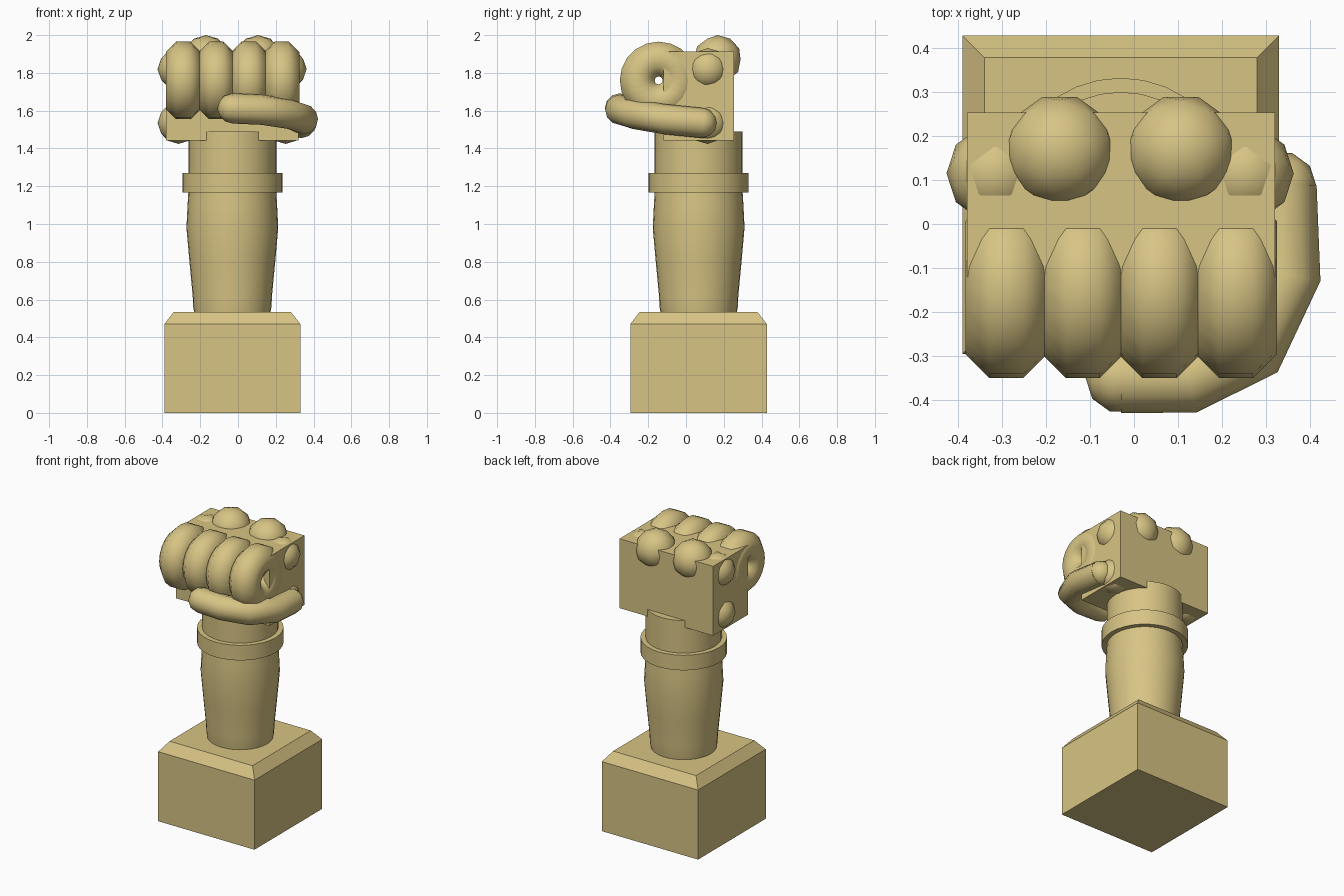
import bpy, bmesh, math
from mathutils import Matrix

if "Cube" in bpy.data.objects:
    bpy.data.objects.remove(bpy.data.objects["Cube"])

# single sandstone colour
stone = bpy.data.materials.new("tan stone")
stone.diffuse_color = (0.68, 0.55, 0.23, 1)
stone.use_nodes = True
stone.node_tree.nodes["Principled BSDF"].inputs["Base Color"].default_value = stone.diffuse_color


def finish(bm, name, smooth=True, angle=40):
    """Turn a bmesh into a named object with material and shading."""
    bmesh.ops.recalc_face_normals(bm, faces=bm.faces)
    me = bpy.data.meshes.new(name)
    bm.to_mesh(me)
    bm.free()
    ob = bpy.data.objects.new(name, me)
    bpy.context.collection.objects.link(ob)
    me.materials.append(stone)
    if smooth:
        bpy.ops.object.select_all(action='DESELECT')
        ob.select_set(True)
        bpy.context.view_layer.objects.active = ob
        bpy.ops.object.shade_smooth_by_angle(angle=math.radians(angle))
    return ob


def loft(rings, name, closed=False, **kw):
    """Skin a list of equal-length point rings; cap the ends unless closed."""
    bm = bmesh.new()
    vs = [[bm.verts.new(p) for p in r] for r in rings]
    n, m = len(vs), len(vs[0])
    for i in range(n if closed else n - 1):
        a, b = vs[i], vs[(i + 1) % n]
        for j in range(m):
            k = (j + 1) % m
            bm.faces.new((a[j], a[k], b[k], b[j]))
    if not closed:
        bm.faces.new(vs[0][::-1])
        bm.faces.new(vs[-1])
    return finish(bm, name, **kw)


def lathe(profile, cx, cy, name, seg=32, **kw):
    rings = [[(cx + r * math.cos(2 * math.pi * j / seg),
               cy + r * math.sin(2 * math.pi * j / seg), z) for j in range(seg)]
             for r, z in profile]
    return loft(rings, name, **kw)


def rect(x0, x1, y0, y1, z):
    return [(x0, y0, z), (x1, y0, z), (x1, y1, z), (x0, y1, z)]


def ball(loc, r, name):
    bm = bmesh.new()
    bmesh.ops.create_icosphere(bm, subdivisions=2, radius=r,
                               matrix=Matrix.Translation(loc) @ Matrix.Rotation(math.pi / 2, 4, 'Z'))
    return finish(bm, name, angle=60)


# plinth with chamfered top
loft([rect(-.39, .33, -.295, .428, 0), rect(-.39, .33, -.295, .428, .47),
      rect(-.34, .28, -.245, .378, .535)], "plinth", smooth=False)

# forearm, wrist and cuff
AX, AY = -.03, .067
lathe([(.19, .47), (.207, .56), (.21, .62), (.227, .8), (.243, .98), (.237, 1.1), (.231, 1.2)],
      AX, AY, "forearm")
lathe([(.233, 1.15), (.233, 1.49)], AX, AY, "wrist")
lathe([(.265, 1.168), (.265, 1.27)], AX, AY, "cuff")

# palm block
loft([rect(-.38, .32, -.12, .253, 1.443), rect(-.38, .32, -.12, .253, 1.912)], "palm", smooth=False)

# four curled fingers, each an eight-sided ring around the x axis
for i in range(4):
    cx, R, r, seg = -.29 + .174 * i, .113, .1, 20
    rings = []
    for s in range(seg):
        a = 2 * math.pi * s / seg
        ring = []
        for t in range(8):
            b = math.radians(22.5 + 45 * t)
            d = R + r * math.cos(b)
            ring.append((cx + r * math.sin(b), -.145 + d * math.cos(a), 1.76 + d * math.sin(a)))
        rings.append(ring)
    loft(rings, f"finger_{i + 1}", closed=True, angle=60)

# large knuckles on the top rear edge
for i, x in enumerate((-.169, .107)):
    ball((x, .167, 1.872), .128, f"knuckle_{i + 1}")

# corner bumps on both sides of the palm
for i, x in enumerate((-.315, .252)):
    for j, z in enumerate((1.535, 1.82)):
        ball((x, .115, z), .111, f"corner_bump_{i * 2 + j + 1}")

# thumb wrapping around the front
path = [(.335, .085, 1.535), (.345, -.115, 1.555), (.268, -.282, 1.583),
        (.125, -.35, 1.605), (-.03, -.35, 1.612)]
rings = []
for i, p in enumerate(path):
    a, b = path[max(i - 1, 0)], path[min(i + 1, len(path) - 1)]
    d = math.hypot(b[0] - a[0], b[1] - a[1])
    nx, ny = (b[1] - a[1]) / d, -(b[0] - a[0]) / d
    rings.append([(p[0] + .08 * math.cos(t) * nx, p[1] + .08 * math.cos(t) * ny,
                   p[2] + .08 * math.sin(t)) for t in (2 * math.pi * k / 12 for k in range(12))])
loft(rings, "thumb", angle=60)
ball(path[0], .08, "thumb_base")
ball(path[-1], .08, "thumb_tip")
